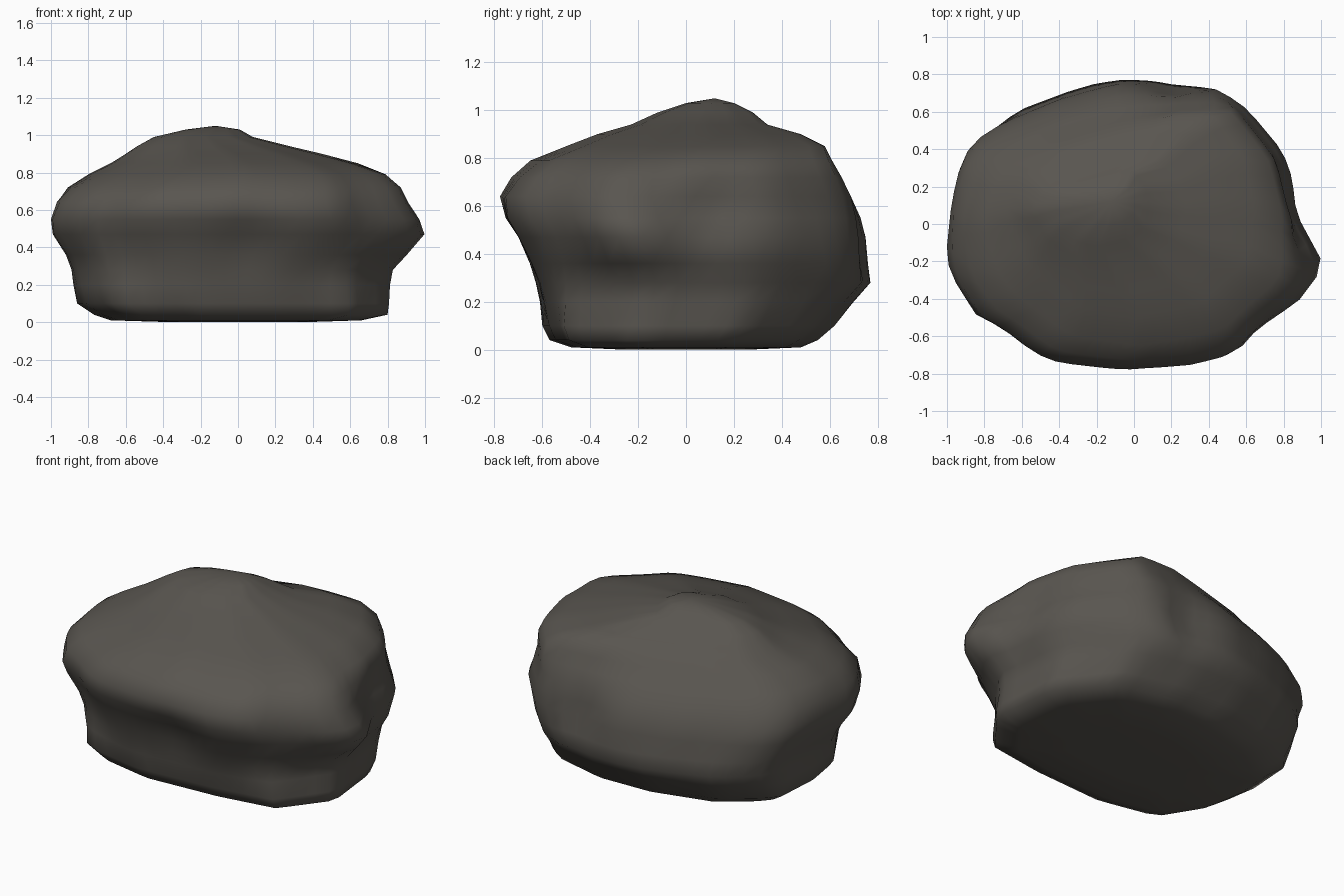
import bpy
import bmesh
import math
from mathutils import Vector

default_cube = bpy.data.objects.get("Cube")
if default_cube:
    bpy.data.objects.remove(default_cube, do_unlink=True)

SIDES = 60

# Plan outlines, counter-clockwise: foot, widest girth and crown
FOOT = [
    (.79, -.22), (.57, -.51), (.2, -.57), (-.28, -.6), (-.66, -.52), (-.82, -.25),
    (-.86, 0), (-.84, .3), (-.58, .5), (-.2, .6), (.15, .61), (.5, .52), (.74, .22),
]
GIRTH = [
    (1, -.23), (.9, 0), (.85, .2), (.78, .4), (.6, .63), (.45, .75), (.22, .74),
    (.05, .78), (-.1, .78), (-.4, .69), (-.6, .6), (-.8, .5), (-.91, .37),
    (-.95, .18), (-.97, .03), (-1, -.17), (-.95, -.3), (-.84, -.49), (-.7, -.56),
    (-.55, -.68), (-.4, -.74), (-.1, -.77), (.15, -.77), (.35, -.76), (.58, -.7),
    (.7, -.56), (.95, -.37),
]
CROWN = [
    (.58, .08), (.53, .32), (.38, .53), (.17, .53), (-.1, .45), (-.38, .37),
    (-.58, .23), (-.65, .05), (-.54, -.2), (-.28, -.42), (0, -.47), (.32, -.39),
    (.53, -.19),
]
FOOT_Z, GIRTH_Z, CROWN_Z = .1, .5, .87

# Layers: height, then left-hand, right-hand, front and back limits
LAYERS = [
    (0, -.35, .35, -.25, .25),
    (.01, -.68, .66, -.48, .48),
    (.04, -.77, .8, -.57, .55),
    (.1, -.86, .81, -.6, .62),
    (.2, -.88, .82, -.61, .7),
    (.28, -.89, .84, -.63, .77),
    (.36, -.92, .92, -.66, .76),
    (.47, -.99, 1, -.71, .75),
    (.55, -1, .97, -.76, .73),
    (.64, -.97, .91, -.78, .69),
    (.72, -.91, .87, -.73, .65),
    (.79, -.8, .79, -.65, .61),
    (.85, -.68, .64, -.5, .58),
    (.9, -.6, .45, -.37, .48),
    (.94, -.54, .28, -.23, .34),
    (.99, -.45, .08, -.12, .28),
    (1.03, -.28, .01, 0, .2),
]
PEAK = (-.12, .12, 1.05)

# Hollows and swellings: centre, reach, depth (negative cuts inward)
DENTS = [
    ((.05, -.68, .43), .16, -.03),   # hollows under the front shoulder
    ((.6, -.6, .42), .15, -.03),
    ((.84, -.3, .26), .13, -.04),    # furrow climbing along the side
    ((.86, -.1, .42), .11, -.03),
    ((.86, .1, .56), .13, -.05),
    ((.9, 0, .68), .1, .02),         # lip over the furrow
    ((.8, .18, .28), .16, .02),      # swelling below the furrow
    ((.2, .74, .5), .12, -.02),      # shallow groove at the back
]


def radius_at(outline, angle):
    """Distance from the axis to an outline along one direction."""
    ray = Vector((math.cos(angle), math.sin(angle)))
    for start, end in zip(outline, outline[1:] + outline[:1]):
        a, edge = Vector(start), Vector(end) - Vector(start)
        span = ray.cross(edge)
        if abs(span) < 1e-6:
            continue
        along = a.cross(ray) / span
        distance = a.cross(edge) / span
        if distance > 0 and -1e-6 <= along <= 1 + 1e-6:
            return distance


def blended_plan(z):
    """Plan shape at one height, mixed from the nearest two outlines."""
    if z < GIRTH_Z:
        other, mix = FOOT, (GIRTH_Z - z) / (GIRTH_Z - FOOT_Z)
    else:
        other, mix = CROWN, (z - GIRTH_Z) / (CROWN_Z - GIRTH_Z)
    mix = min(1, mix)
    plan = []
    for i in range(SIDES):
        angle = math.tau * i / SIDES
        r = (1 - mix) * radius_at(GIRTH, angle) + mix * radius_at(other, angle)
        plan.append((r * math.cos(angle), r * math.sin(angle)))
    return plan


def fitted(values, low, high):
    """Spread a list of coordinates between two limits."""
    least, most = min(values), max(values)
    return [low + (v - least) * (high - low) / (most - least) for v in values]


def weathered(point):
    """Push a point in or out by the nearby hollows and swellings."""
    outward = Vector((point.x, point.y, 0)).normalized()
    push = 0
    for centre, reach, depth in DENTS:
        distance = (point - Vector(centre)).length
        push += depth * math.exp(-(distance / reach) ** 2)
    return point + outward * push


def layer_ring(bm, layer):
    z, x_low, x_high, y_low, y_high = layer
    xs, ys = zip(*blended_plan(z))
    places = zip(fitted(xs, x_low, x_high), fitted(ys, y_low, y_high))
    return [bm.verts.new(weathered(Vector((x, y, z)))) for x, y in places]


# Boulder skin lofted through the layers
bm = bmesh.new()
rings = [layer_ring(bm, layer) for layer in LAYERS]
for lower, upper in zip(rings, rings[1:]):
    for i in range(SIDES):
        j = (i + 1) % SIDES
        bm.faces.new((lower[i], lower[j], upper[j], upper[i]))

# Flat underside and peak
bm.faces.new(list(reversed(rings[0])))
peak = bm.verts.new(PEAK)
for i in range(SIDES):
    bm.faces.new((rings[-1][i], rings[-1][(i + 1) % SIDES], peak))
bmesh.ops.recalc_face_normals(bm, faces=bm.faces)
for face in bm.faces:
    face.smooth = True

mesh = bpy.data.meshes.new("boulder")
bm.to_mesh(mesh)
bm.free()
boulder = bpy.data.objects.new("boulder", mesh)
bpy.context.collection.objects.link(boulder)

# Stone colour
stone = bpy.data.materials.new("dark_stone")
stone.use_nodes = True
colour = (.1, .092, .08, 1)
stone.diffuse_color = colour
shader = next(n for n in stone.node_tree.nodes if n.type == "BSDF_PRINCIPLED")
shader.inputs["Base Color"].default_value = colour
mesh.materials.append(stone)
